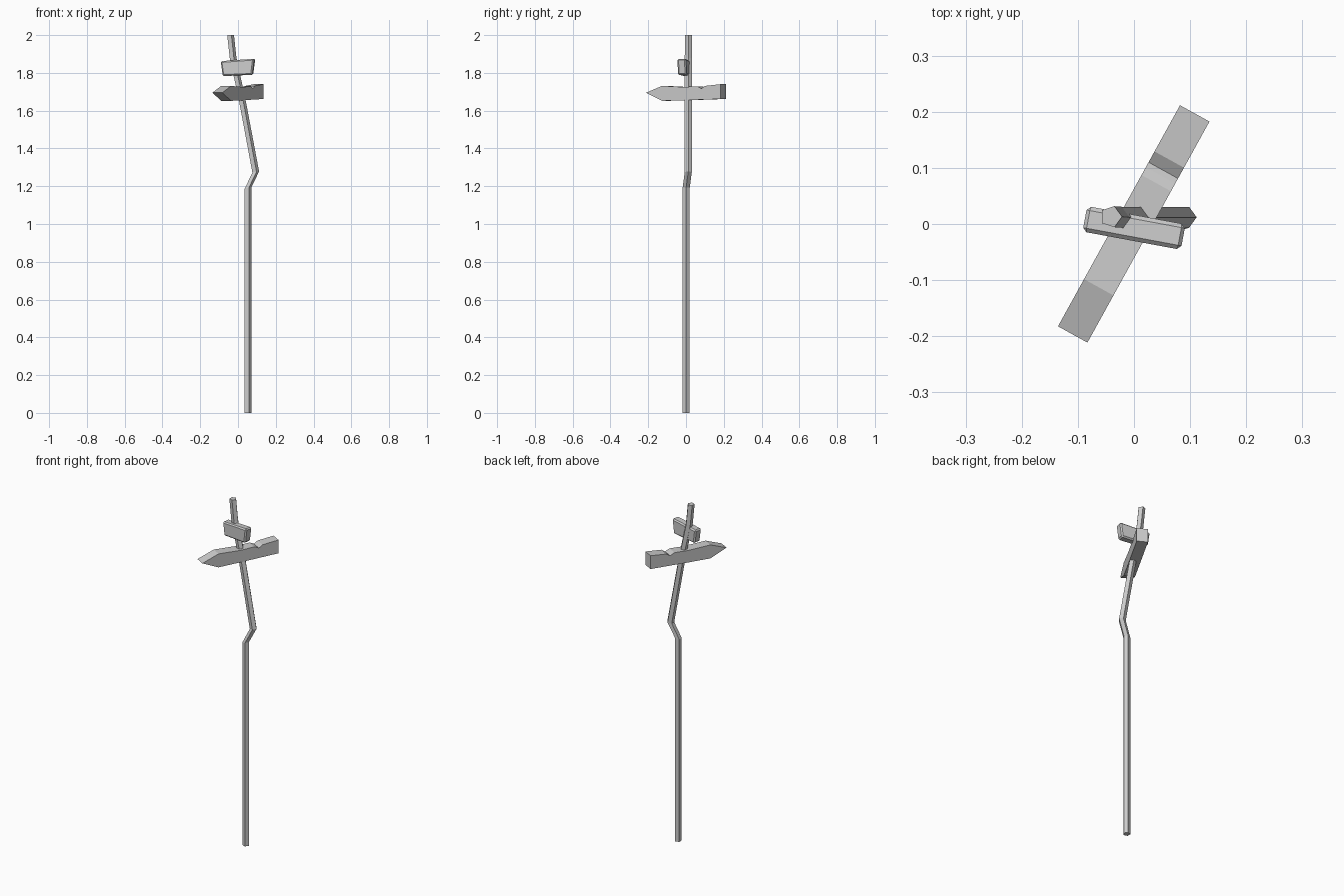
import bpy, bmesh, math
from mathutils import Matrix

if "Cube" in bpy.data.objects:
    bpy.data.objects.remove(bpy.data.objects["Cube"])


def make_object(name, bm):
    bmesh.ops.recalc_face_normals(bm, faces=bm.faces[:])
    mesh = bpy.data.meshes.new(name)
    bm.to_mesh(mesh)
    bm.free()
    ob = bpy.data.objects.new(name, mesh)
    bpy.context.collection.objects.link(ob)
    return ob


def board(name, profile, thickness, angle, location):
    """Extrude an outline of (length, height) points, then turn it about z."""
    bm = bmesh.new()
    face = bm.faces.new([bm.verts.new((s, -thickness / 2, h)) for s, h in profile])
    ext = bmesh.ops.extrude_face_region(bm, geom=[face])
    verts = [v for v in ext["geom"] if isinstance(v, bmesh.types.BMVert)]
    bmesh.ops.translate(bm, verts=verts, vec=(0, thickness, 0))
    ob = make_object(name, bm)
    ob.matrix_world = Matrix.Translation(location) @ Matrix.Rotation(math.radians(angle), 4, 'Z')
    return ob


# Crooked five-sided pole, lofted through horizontal rings (x, y, z)
path = [(0.051, 0.001, 0), (0.051, 0.001, 1.19), (0.092, 0.012, 1.275),
        (0.018, 0.012, 1.67), (-0.028, 0.012, 1.88), (-0.041, 0.013, 2.0)]
sides, radius = 5, 0.0197
bm = bmesh.new()
rings = []
for x, y, z in path:
    ring = []
    for i in range(sides):
        a = math.tau * i / sides
        dx = radius * math.cos(a)
        # mitre the elbow and the broken-looking top slightly
        tilt = {1.19: 0.25, 1.275: 0.15}.get(z, 0)
        ring.append(bm.verts.new((x + dx, y + radius * math.sin(a), z + tilt * dx)))
    rings.append(ring)
for low, high in zip(rings, rings[1:]):
    for i in range(sides):
        j = (i + 1) % sides
        bm.faces.new((low[i], low[j], high[j], high[i]))
bm.faces.new(rings[0])
bm.faces.new(rings[-1])
make_object("pole", bm)

# Large arrow board with a chipped top edge
arrow = [(-0.226, 1.695), (-0.13, 1.652), (0.0, 1.655), (0.224, 1.662),
         (0.224, 1.74), (0.13, 1.731), (0.108, 1.716), (0.098, 1.722),
         (0.082, 1.729), (0.0, 1.725), (-0.13, 1.731)]
board("arrow_board", arrow, 0.06, 61.1, (0, 0.001, 0))

# Small tapered board with chamfered edges
small = [(-0.079, 1.783), (0.079, 1.79), (0.09, 1.875), (-0.09, 1.862)]
plaque = board("small_board", small, 0.046, -10.5, (0, -0.007, 0))
bevel = plaque.modifiers.new("chamfer", 'BEVEL')
bevel.width = 0.007
bevel.segments = 1
bevel.limit_method = 'NONE'
